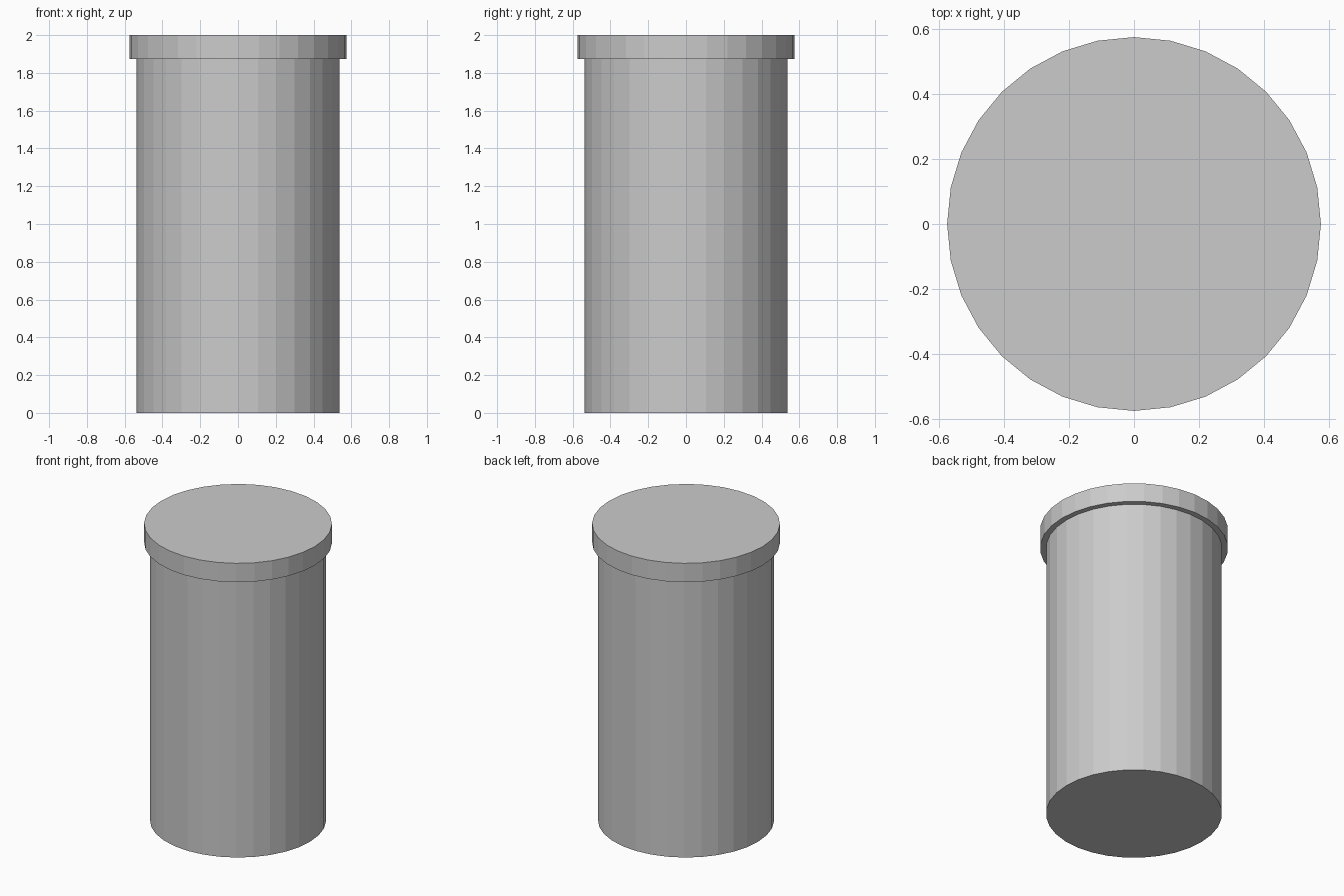
import bpy

if "Cube" in bpy.data.objects:
    bpy.data.objects.remove(bpy.data.objects["Cube"])

SIDES = 32
LID_BOTTOM = 1.873


def cylinder(name, radius, z0, z1):
    bpy.ops.mesh.primitive_cylinder_add(
        vertices=SIDES, radius=radius, depth=z1 - z0,
        location=(0, 0, (z0 + z1) / 2))
    obj = bpy.context.object
    obj.name = name
    return obj


# Straight canister body
cylinder("body", 0.538, 0.0, LID_BOTTOM)

# Slightly wider flat lid resting on the body
cylinder("lid", 0.574, LID_BOTTOM, 2.0)
